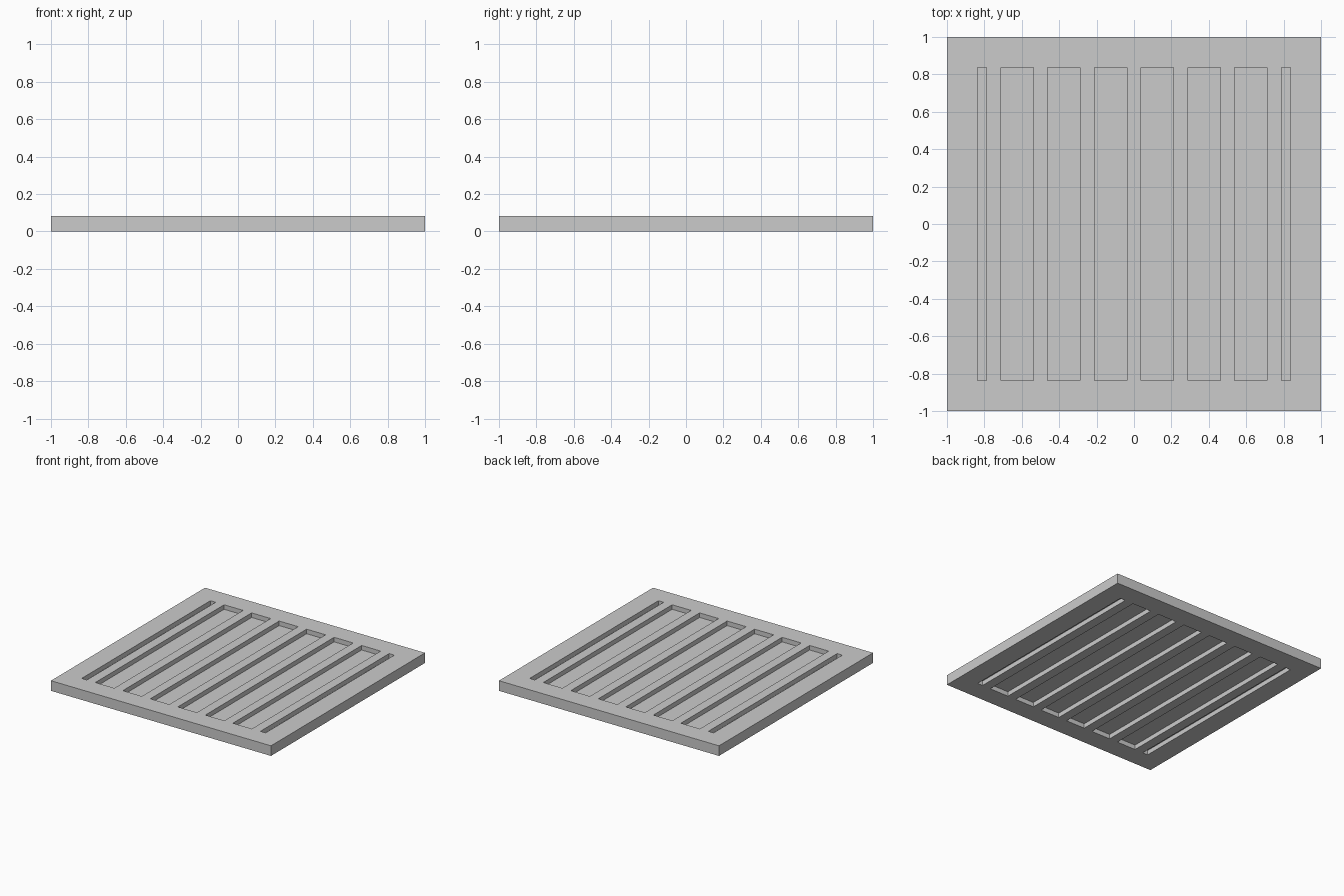
import bpy, bmesh

if "Cube" in bpy.data.objects:
    bpy.data.objects.remove(bpy.data.objects["Cube"])

THICK = 0.083      # overall height
INNER = 0.836      # half size of the framed opening
BAR = 0.0385       # half width of a bar
CENTRES = [-0.75 + 0.25 * i for i in range(7)]


def make_object(name, bm):
    bmesh.ops.recalc_face_normals(bm, faces=bm.faces[:])
    mesh = bpy.data.meshes.new(name)
    bm.to_mesh(mesh)
    bm.free()
    obj = bpy.data.objects.new(name, mesh)
    bpy.context.collection.objects.link(obj)
    return obj


# Frame and bars: one slab made of the solid cells of a grid
xs = [-1, -INNER] + [c + s * BAR for c in CENTRES for s in (-1, 1)] + [INNER, 1]
ys = [-1, -INNER, INNER, 1]
bm = bmesh.new()
grid = [[bm.verts.new((x, y, 0)) for y in ys] for x in xs]
for i in range(len(xs) - 1):
    for j in range(len(ys) - 1):
        slot = j == 1 and i % 2 == 1
        if not slot:
            bm.faces.new((grid[i][j], grid[i + 1][j], grid[i + 1][j + 1], grid[i][j + 1]))
top = bmesh.ops.extrude_face_region(bm, geom=bm.faces[:])["geom"]
bmesh.ops.translate(bm, vec=(0, 0, THICK),
                    verts=[g for g in top if isinstance(g, bmesh.types.BMVert)])
make_object("slatted_frame", bm)

# Thin panel closing the slots at mid height
bm = bmesh.new()
bmesh.ops.create_cube(bm, size=1)
bmesh.ops.scale(bm, vec=(2 * INNER, 2 * INNER, 0.008), verts=bm.verts)
bmesh.ops.translate(bm, vec=(0, 0, THICK / 2), verts=bm.verts)
make_object("backing_panel", bm)
